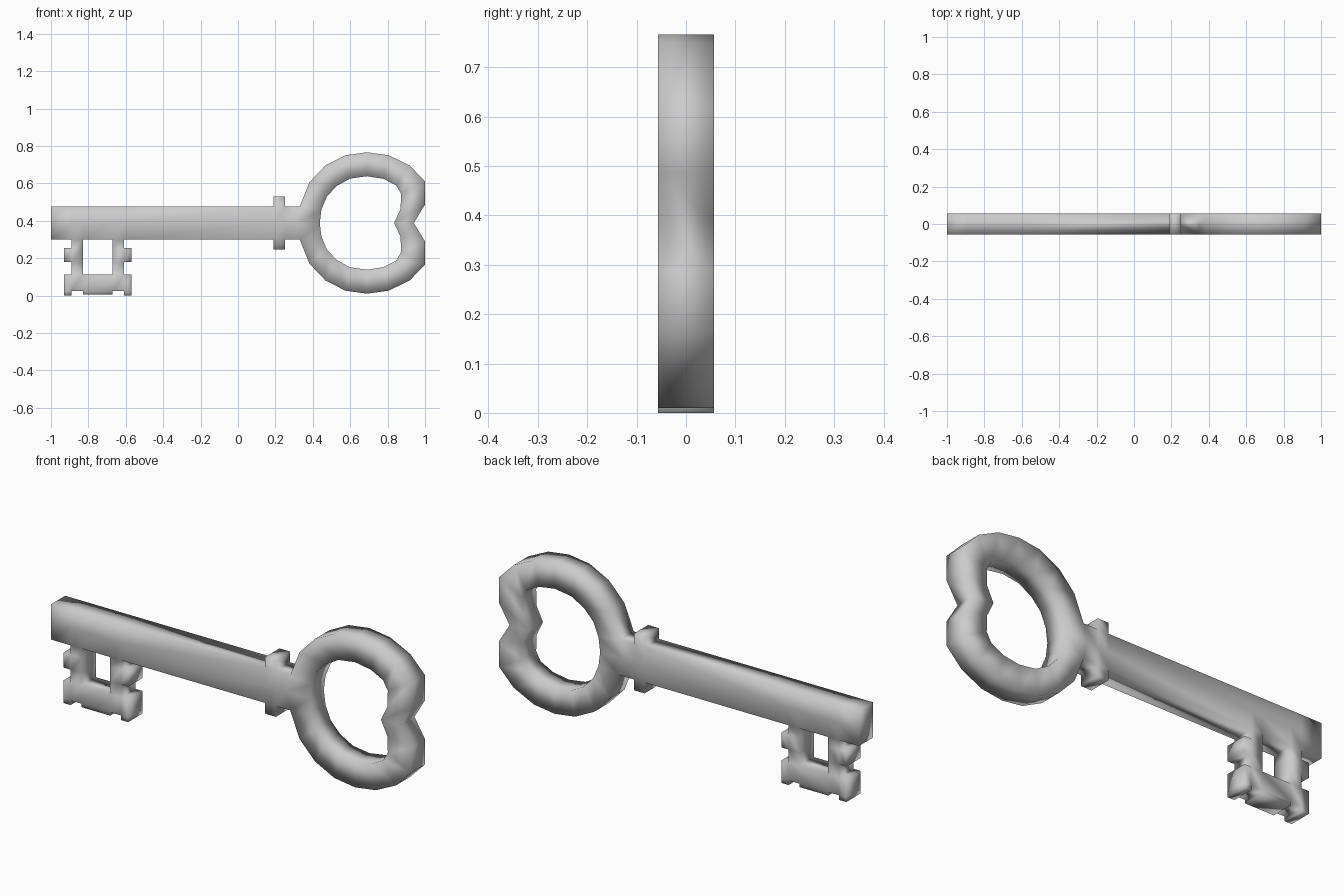
import bpy
import bmesh

if "Cube" in bpy.data.objects:
    bpy.data.objects.remove(bpy.data.objects["Cube"])

THICK = 0.114
MID = 0.388          # centre line height of shaft and bow
LOW, HIGH = 0.30, 0.476


def rect(x0, x1, z0, z1):
    return [(x0, z0), (x1, z0), (x1, z1), (x0, z1)]


def mirror(quad):
    return [(x, round(2 * MID - z, 4)) for x, z in reversed(quad)]


quads = []

# shaft: two rows of panels, split where the bit posts join
cols = [-1.0, -0.89, -0.83, -0.67, -0.61, 0.19, 0.25]
for a, b in zip(cols, cols[1:]):
    shaft = rect(a, b, MID, HIGH)
    quads += [shaft, mirror(shaft)]

# collar flanges above and below the shaft
flange = rect(0.19, 0.25, HIGH, 0.53)
quads += [flange, mirror(flange)]

# bow: upper half loop of paired outer / inner points, mirrored below
outer = [(0.31, MID), (0.33, HIGH), (0.382, 0.606), (0.468, 0.696), (0.575, 0.75),
         (0.69, 0.766), (0.805, 0.75), (0.917, 0.696), (1.0, 0.611), (1.0, 0.487),
         (0.94, MID)]
inner = [(0.437, MID), (0.446, 0.46), (0.475, 0.53), (0.527, 0.585), (0.598, 0.625),
         (0.69, 0.638), (0.778, 0.624), (0.846, 0.589), (0.872, 0.543), (0.869, 0.46),
         (0.834, MID)]
for i in range(len(outer) - 1):
    seg = [outer[i], inner[i], inner[i + 1], outer[i + 1]]
    quads += [seg, mirror(seg)]

# neck between collar and bow
neck = [(0.25, MID), outer[0], outer[1], (0.25, HIGH)]
quads += [neck, mirror(neck)]

# bit: grid columns and rows, '#' marks solid panels (top row first)
bx = [-0.93, -0.89, -0.83, -0.67, -0.61, -0.57]
bz = [LOW, 0.253, 0.178, 0.113, 0.023, 0.0]
for r, row in enumerate([".#.#.", "##.##", ".#.#.", "#####", "#...#"]):
    for c, mark in enumerate(row):
        if mark == "#":
            quads.append(rect(bx[c], bx[c + 1], bz[r + 1], bz[r]))
quads.append(rect(bx[2], bx[3], 0.006, bz[4]))   # shallow middle tooth

# weld all panels into one sheet
bm = bmesh.new()
for q in quads:
    bm.faces.new([bm.verts.new((x, 0, z)) for x, z in q])
bmesh.ops.remove_doubles(bm, verts=bm.verts, dist=0.002)
bmesh.ops.recalc_face_normals(bm, faces=bm.faces)
for f in bm.faces:
    f.smooth = True
mesh = bpy.data.meshes.new("key")
bm.to_mesh(mesh)
bm.free()
key = bpy.data.objects.new("key", mesh)
bpy.context.collection.objects.link(key)

# give the sheet its thickness
solid = key.modifiers.new("thickness", 'SOLIDIFY')
solid.thickness = THICK
solid.offset = 0
